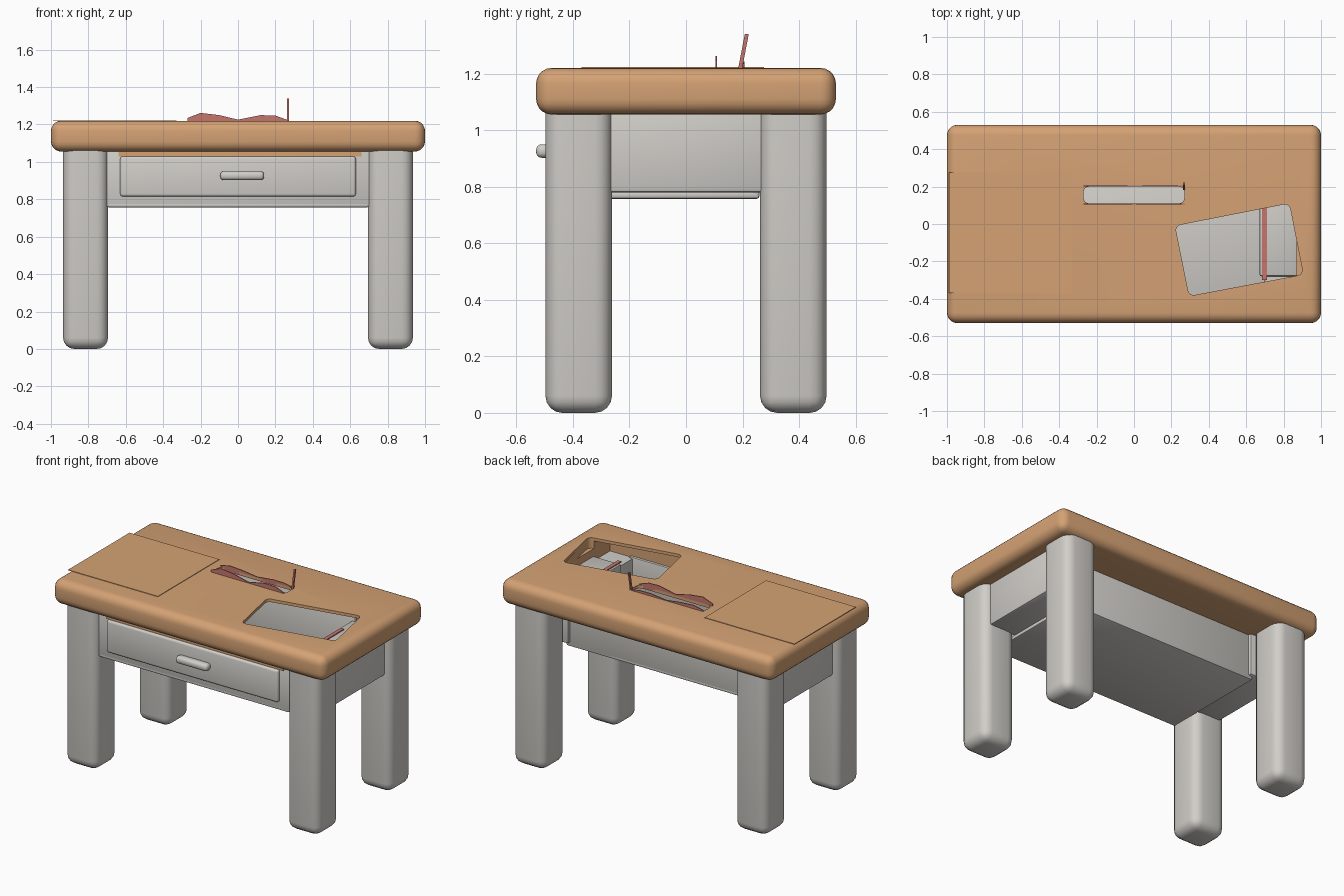
import bpy, bmesh, math
from mathutils import Vector

if "Cube" in bpy.data.objects:
    bpy.data.objects.remove(bpy.data.objects["Cube"])


def mat(name, col):
    m = bpy.data.materials.new(name)
    m.diffuse_color = (*col, 1)
    m.use_nodes = True
    m.node_tree.nodes["Principled BSDF"].inputs["Base Color"].default_value = m.diffuse_color
    return m


TAN = mat("tan wood", (0.66, 0.36, 0.175))
GREY = mat("pale grey", (0.64, 0.62, 0.585))
RED = mat("dull red", (0.56, 0.18, 0.15))


def finish(name, bm, m, smooth=True):
    bmesh.ops.recalc_face_normals(bm, faces=bm.faces[:])
    me = bpy.data.meshes.new(name)
    bm.to_mesh(me)
    bm.free()
    me.materials.append(m)
    ob = bpy.data.objects.new(name, me)
    bpy.context.collection.objects.link(ob)
    if smooth:
        shade(ob)
    return ob


def shade(ob):
    bpy.ops.object.select_all(action='DESELECT')
    ob.select_set(True)
    bpy.context.view_layer.objects.active = ob
    bpy.ops.object.shade_smooth_by_angle(angle=math.radians(40))


def box(name, x, y, z, m, bevel=0.0, seg=3, smooth=True):
    bm = bmesh.new()
    bmesh.ops.create_cube(bm, size=1)
    for v in bm.verts:
        for i, (a, b) in enumerate((x, y, z)):
            v.co[i] = a if v.co[i] < 0 else b
    if bevel:
        bmesh.ops.bevel(bm, geom=bm.edges[:], offset=bevel, segments=seg,
                        profile=0.5, affect='EDGES')
    return finish(name, bm, m, smooth)


def prism(name, pts, z0, z1, m, round_r=0.0):
    """Upright prism over an outline, with rounded upright edges."""
    bm = bmesh.new()
    f = bm.faces.new([bm.verts.new((p[0], p[1], z0)) for p in pts])
    r = bmesh.ops.extrude_face_region(bm, geom=[f])
    for v in r["geom"]:
        if isinstance(v, bmesh.types.BMVert):
            v.co.z = z1
    if round_r:
        up = [e for e in bm.edges if abs(e.verts[0].co.z - e.verts[1].co.z) > 0.01]
        bmesh.ops.bevel(bm, geom=up, offset=round_r, segments=4, profile=0.5,
                        affect='EDGES')
    return finish(name, bm, m, False)


def cut(ob, cutter):
    cutter.hide_render = True
    mod = ob.modifiers.new("cut", 'BOOLEAN')
    mod.operation = 'DIFFERENCE'
    mod.solver = 'EXACT'
    mod.object = cutter
    bpy.context.view_layer.objects.active = ob
    bpy.ops.object.modifier_apply(modifier=mod.name)
    bpy.data.objects.remove(cutter)


# table top: rounded slab, hollow underneath, with two openings
top = box("table_top", (-1, 1), (-0.53, 0.53), (1.055, 1.22), TAN, 0.055, 5)
cut(top, box("cavity_cutter", (-0.87, 0.87), (-0.445, 0.245), (0.9, 1.20), TAN, smooth=False))
cut(top, prism("page_cutter", [(0.22, -0.01), (0.83, 0.11), (0.905, -0.27), (0.295, -0.385)],
               1.15, 1.4, TAN, 0.03))
cut(top, prism("slot_cutter", [(-0.27, 0.11), (0.27, 0.11), (0.27, 0.2), (-0.27, 0.2)],
               1.15, 1.4, TAN, 0.03))
shade(top)

# thin sheet lying at the left of the top
box("desk_sheet", (-0.99, -0.33), (-0.37, 0.275), (1.2205, 1.224), TAN, smooth=False)

# four legs with rounded edges and feet
for sx, side in ((-1, "left"), (1, "right")):
    for sy, end in ((-1, "front"), (1, "back")):
        xs = sorted((sx * 0.695, sx * 0.935))
        ys = sorted((sy * 0.262, sy * 0.497))
        bm = bmesh.new()
        bmesh.ops.create_cube(bm, size=1)
        for v in bm.verts:
            v.co = Vector((xs[v.co.x > 0], ys[v.co.y > 0], 1.07 if v.co.z > 0 else 0))
        es = [e for e in bm.edges if min(v.co.z for v in e.verts) < 0.5]
        bmesh.ops.bevel(bm, geom=es, offset=0.06, segments=4, profile=0.5, affect='EDGES')
        finish(f"{end}_{side}_leg", bm, GREY)
    # side apron between the legs
    box(f"{side}_apron", sorted((sx * 0.67, sx * 0.89)), (-0.28, 0.28), (0.78, 1.10), GREY, 0.012, 2)

# drawer case
box("case_floor", (-0.70, 0.70), (-0.46, 0.26), (0.757, 0.785), GREY, 0.01, 2)
box("case_back", (-0.70, 0.70), (0.232, 0.26), (0.76, 1.19), GREY, 0.008, 2)
box("case_front", (-0.72, 0.72), (-0.46, -0.43), (0.76, 1.08), GREY, 0.008, 2)

# drawer front, handle and the tan trim above it
box("drawer_front", (-0.63, 0.63), (-0.485, -0.45), (0.815, 1.03), GREY, 0.014, 3)
box("drawer_handle", (-0.095, 0.14), (-0.53, -0.475), (0.902, 0.95), GREY, 0.02, 4)
box("front_trim", (-0.64, 0.66), (-0.468, -0.45), (1.03, 1.065), TAN, smooth=False)

# ragged red rim round the slot
RIM = [(-0.27, 1.235), (-0.2, 1.262), (-0.1, 1.25), (0.0, 1.226), (0.12, 1.25), (0.2, 1.248), (0.27, 1.222)]
for name, y, k in (("slot_rim_front", 0.104, 1.0), ("slot_rim_back", 0.2, 0.55)):
    bm = bmesh.new()
    rows = [[bm.verts.new((x, y + dy, z)) for x, z in line]
            for dy, line in ((0, [(x, 1.20) for x, z in RIM]),
                             (0, [(x, 1.22 + (z - 1.22) * k) for x, z in RIM]),
                             (0.006, [(x, 1.22 + (z - 1.22) * k) for x, z in RIM]),
                             (0.006, [(x, 1.20) for x, z in RIM]))]
    n = len(RIM)
    for i in range(4):
        a, b = rows[i], rows[(i + 1) % 4]
        for j in range(n - 1):
            bm.faces.new((a[j], a[j + 1], b[j + 1], b[j]))
    for j in (0, n - 1):
        bm.faces.new([r[j] for r in rows])
    finish(name, bm, RED, False)

# upright red splinter at the end of the slot
bm = bmesh.new()
bmesh.ops.create_cube(bm, size=1)
for v in bm.verts:
    hi = v.co.z > 0
    v.co = Vector((0.268 + v.co.x * 0.01, (0.215 if hi else 0.19) + v.co.y * 0.014,
                   1.34 if hi else 1.21))
finish("red_splinter", bm, RED, False)

# red strip seen through the large opening
box("red_strip", (0.685, 0.71), (-0.30, 0.10), (1.098, 1.106), RED, smooth=False)
